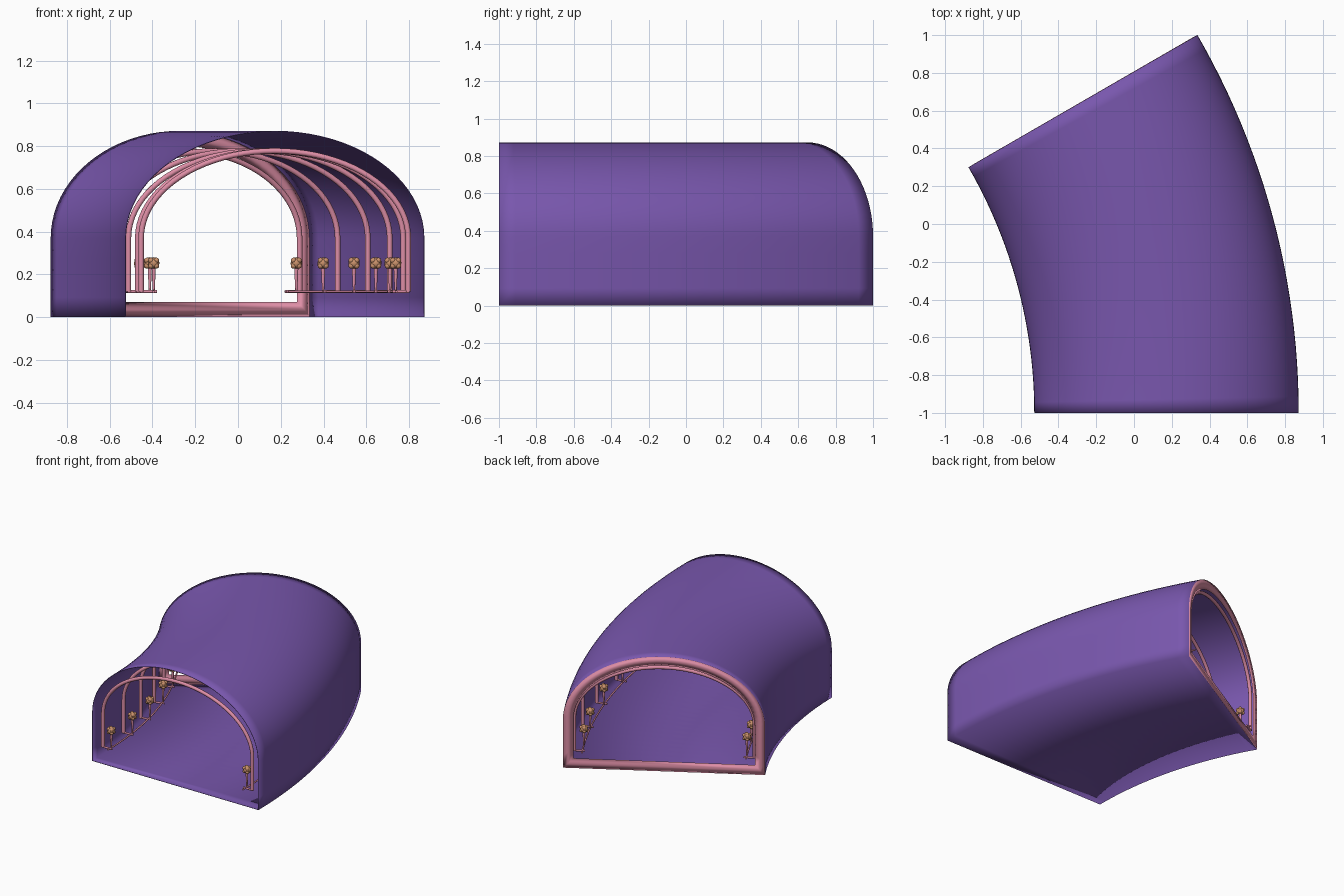
import bpy, bmesh
from math import sin, cos, pi, radians
from mathutils import Vector, Matrix

cube = bpy.data.objects.get("Cube")
if cube:
    bpy.data.objects.remove(cube, do_unlink=True)

# Bend of the tunnel: centre of the turn and radius of the middle line
CENTRE_X, MID_R, HALF, SPRING, TOP = -3.128, 3.3, 0.7, 0.37, 0.872
BEND = 30


def material(name, rgb):
    m = bpy.data.materials.new(name)
    m.use_nodes = True
    m.diffuse_color = (*rgb, 1)
    m.node_tree.nodes["Principled BSDF"].inputs["Base Color"].default_value = (*rgb, 1)
    return m


purple = material("purple", (0.19, 0.095, 0.42))
pink = material("pink", (0.73, 0.27, 0.38))
copper = material("copper", (0.6, 0.29, 0.15))


def place(u, z, deg):
    """Sideways offset, height and bend angle to a point in space."""
    a, r = radians(deg), MID_R + u
    return Vector((CENTRE_X + r * cos(a), -1 + r * sin(a), z))


def arch(inset, base, top, n=40):
    """Upright walls under a half ellipse, as (u, z) pairs."""
    w, h = HALF - inset, top - SPRING
    side = [base + (SPRING - base) * i / 4 for i in range(4)]
    pts = [(w, z) for z in side]
    pts += [(w * cos(pi * i / n), SPRING + h * sin(pi * i / n)) for i in range(n + 1)]
    return pts + [(-w, z) for z in reversed(side)]


def add(name, bm, mat):
    bmesh.ops.recalc_face_normals(bm, faces=bm.faces)
    me = bpy.data.meshes.new(name)
    bm.to_mesh(me)
    bm.free()
    me.materials.append(mat)
    ob = bpy.data.objects.new(name, me)
    bpy.context.collection.objects.link(ob)
    return ob


def loft(name, loops, mat, closed=False):
    """Smooth skin over a row of closed loops of points."""
    bm = bmesh.new()
    rows = [[bm.verts.new(p) for p in loop] for loop in loops]
    pairs = list(zip(rows, rows[1:])) + ([(rows[-1], rows[0])] if closed else [])
    for r0, r1 in pairs:
        for j in range(len(r0)):
            k = (j + 1) % len(r0)
            bm.faces.new((r0[j], r0[k], r1[k], r1[j])).smooth = True
    return add(name, bm, mat)


def tube(name, paths, radius, mat):
    cu = bpy.data.curves.new(name, 'CURVE')
    cu.dimensions = '3D'
    cu.bevel_depth, cu.bevel_resolution, cu.use_fill_caps = radius, 3, True
    for pts in paths:
        sp = cu.splines.new('POLY')
        sp.points.add(len(pts) - 1)
        for p, co in zip(sp.points, pts):
            p.co = (*co, 1)
        sp.use_smooth = True
    cu.materials.append(mat)
    ob = bpy.data.objects.new(name, cu)
    bpy.context.collection.objects.link(ob)


# Shell: walls, vault and floor in one smooth skin
shell = loft("tunnel_shell",
             [[place(u, z, BEND * i / 24) for u, z in arch(0, 0, TOP)] for i in range(25)],
             purple)
skin = shell.modifiers.new("thickness", 'SOLIDIFY')
skin.thickness, skin.offset = 0.004, -1

# Flat padded rim closing the edge of the back opening
section = [(0, 30), (0.035, 30.03), (0.072, 29.9), (0.035, 29.8)]
loft("back_rim",
     [[place(u, z, d) for u, z in arch(inset, inset, TOP - inset)] for inset, d in section],
     pink, closed=True)

# Arched ribs inside
rib_degs = [0.5 + 5.8 * i for i in range(6)]
for i, d in enumerate(rib_degs):
    tube(f"rib_{i + 1}", [[place(u, z, d) for u, z in arch(0.075, 0.12, 0.778)]], 0.013, pink)

# Low rails, brackets and bead-headed posts along both walls
post_degs = [0.8, 6.7, 12.6, 18.3, 24.2, 28.4]
for side, s in (("left", 1), ("right", -1)):
    tube(f"{side}_rail", [[place(s * 0.568, 0.12, BEND * i / 24) for i in range(25)]],
         0.006, pink)
    tube(f"{side}_brackets",
         [[place(s * 0.63, 0.12, d), place(s * 0.55, 0.12, d)] for d in rib_degs],
         0.007, pink)

    bm = bmesh.new()
    for d in post_degs:
        foot = place(s * 0.566, 0.12, d)
        bmesh.ops.create_cone(bm, segments=10, radius1=0.005, radius2=0.01, depth=0.11,
                              cap_ends=True,
                              matrix=Matrix.Translation(foot + Vector((0, 0, 0.055))))
    for f in bm.faces:
        f.smooth = len(f.verts) == 4
    add(f"{side}_posts", bm, pink)

    bm = bmesh.new()
    for d in post_degs:
        head = place(s * 0.566, 0.253, d)
        beads = [Vector((x, y, z)) * 0.0125
                 for x in (-1, 1) for y in (-1, 1) for z in (-1, 1)]
        for off in beads + [Vector()]:
            bmesh.ops.create_icosphere(bm, subdivisions=2,
                                       radius=0.0135 if off.length else 0.028,
                                       matrix=Matrix.Translation(head + off))
    for f in bm.faces:
        f.smooth = True
    add(f"{side}_post_heads", bm, copper)
